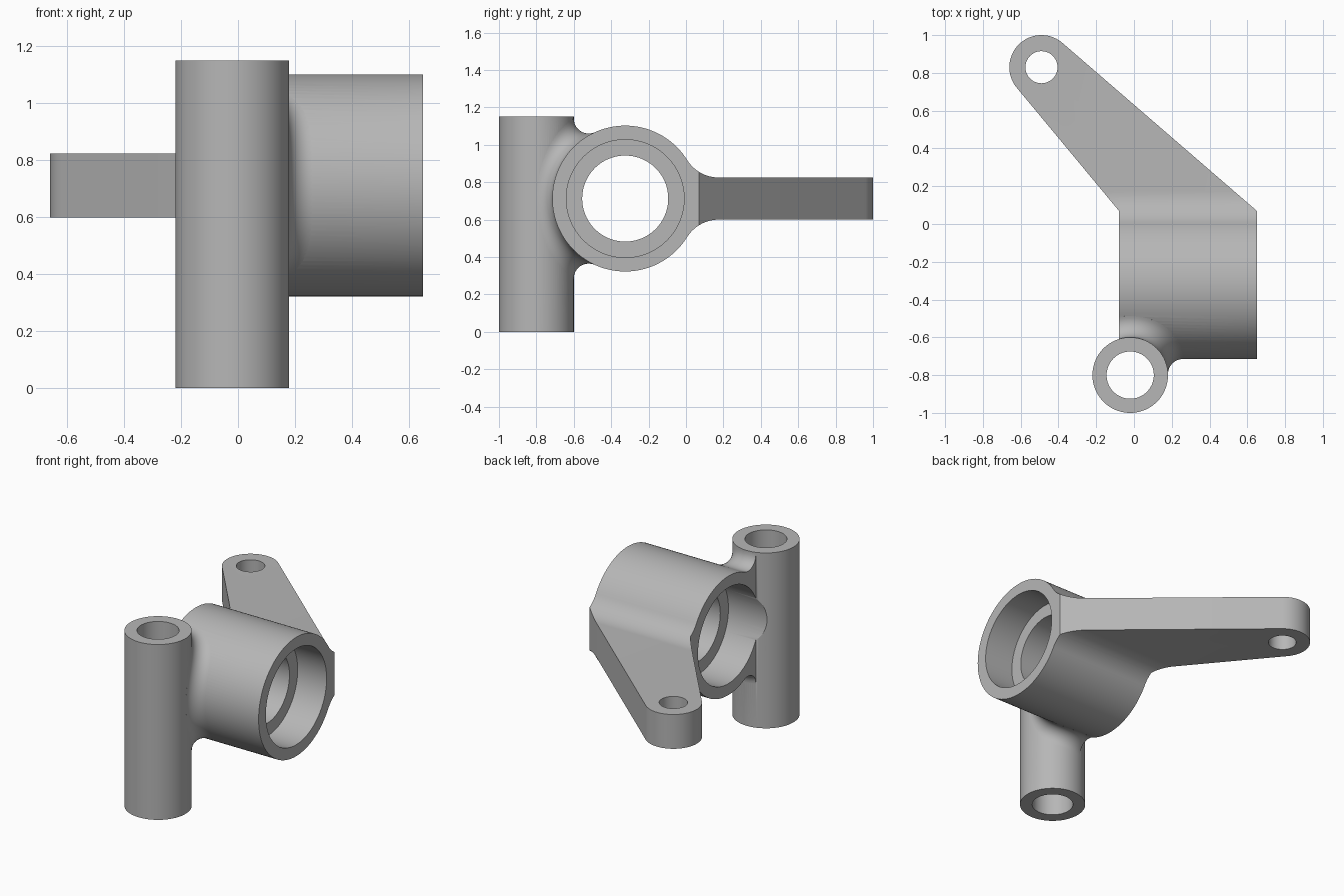
import bpy, bmesh
from math import sin, cos, asin, acos, atan2, hypot, pi, sqrt
from mathutils import Vector

if "Cube" in bpy.data.objects:
    bpy.data.objects.remove(bpy.data.objects["Cube"], do_unlink=True)

# Main dimensions
HX0, HX1 = -0.08, 0.65                 # housing ends
HY, HZ, HR = -0.325, 0.7125, 0.39      # housing axis and radius
PX, PY, PR, PH = -0.02, -0.8, 0.2, 1.15  # upright tube
TX, TY, TR = -0.49, 0.83, 0.17         # arm tip
ARM_HALF, ARM_FILLET, TUBE_FILLET = 0.1125, 0.2, 0.08

metal = bpy.data.materials.new("light grey metal")
metal.use_nodes = True
grey = (0.47, 0.47, 0.47, 1)
metal.diffuse_color = grey
metal.node_tree.nodes["Principled BSDF"].inputs["Base Color"].default_value = grey


def finish(name, bm):
    bmesh.ops.recalc_face_normals(bm, faces=bm.faces)
    mesh = bpy.data.meshes.new(name)
    bm.to_mesh(mesh)
    bm.free()
    mesh.materials.append(metal)
    ob = bpy.data.objects.new(name, mesh)
    bpy.context.collection.objects.link(ob)
    return ob


def arc(cx, cy, r, a0, a1, n):
    return [(cx + r * cos(a0 + (a1 - a0) * i / n),
             cy + r * sin(a0 + (a1 - a0) * i / n)) for i in range(n + 1)]


def prism(name, pts, axis, lo, hi):
    """Extrude a 2D outline along x (outline in yz) or z (outline in xy)."""
    bm = bmesh.new()
    if axis == "x":
        place, step = (lambda p: (lo, p[0], p[1])), (hi - lo, 0, 0)
    else:
        place, step = (lambda p: (p[0], p[1], lo)), (0, 0, hi - lo)
    face = bm.faces.new([bm.verts.new(place(p)) for p in pts])
    new = bmesh.ops.extrude_face_region(bm, geom=[face], use_keep_orig=True)["geom"]
    bmesh.ops.translate(bm, vec=step, verts=[v for v in new if isinstance(v, bmesh.types.BMVert)])
    return finish(name, bm)


def cylinder(name, cx, cy, r, axis, lo, hi, n=96):
    return prism(name, arc(cx, cy, r, 0, 2 * pi, n)[:-1], axis, lo, hi)


def combine(target, other, operation, keep=False):
    mod = target.modifiers.new(operation.lower(), "BOOLEAN")
    mod.operation, mod.object, mod.solver = operation, other, "EXACT"
    bpy.ops.object.select_all(action="DESELECT")
    bpy.context.view_layer.objects.active = target
    target.select_set(True)
    bpy.ops.object.modifier_apply(modifier=mod.name)
    if not keep:
        bpy.data.objects.remove(other, do_unlink=True)


# Side profile: round housing blending into the flat arm
a = asin((ARM_HALF + ARM_FILLET) / (HR + ARM_FILLET))
fy = HY + (HR + ARM_FILLET) * cos(a)
rise = ARM_HALF + ARM_FILLET
side = arc(HY, HZ, HR, a, 2 * pi - a, 96)
side += arc(fy, HZ - rise, ARM_FILLET, pi - a, pi / 2, 16)[1:]
side += [(1.2, HZ - ARM_HALF), (1.2, HZ + ARM_HALF)]
side += arc(fy, HZ + rise, ARM_FILLET, -pi / 2, a - pi, 16)[:-1]
knuckle = prism("knuckle_body", side, "x", -1, 1)


# Plan outline: housing block and arm tapering to its rounded tip
def tangent(px, py, sign):
    dx, dy = px - TX, py - TY
    return atan2(dy, dx) + sign * acos(TR / hypot(dx, dy))


root = 0.07
plan = [(HX0, root), (HX0, -1.3), (HX1, -1.3), (HX1, root)]
plan += arc(TX, TY, TR, tangent(HX1, root, 1), tangent(HX0, root, -1) + 2 * pi, 40)
outline = prism("plan_cutter", plan, "z", -0.5, 2)
outline.hide_render = True
combine(knuckle, outline, "INTERSECT", keep=True)


# Rolling-ball fillet where the upright tube meets the housing
def fillet_ring(sections=128, steps=12):
    r = TUBE_FILLET
    big, small = HR + r, PR + r
    reach = acos((HY - (PY + small)) / big)
    bm, rings = bmesh.new(), []
    for i in range(sections):
        t = 2 * pi * (i + 0.5) / sections
        phi = reach * sin(t)
        y, z = HY - big * cos(phi), HZ + big * sin(phi)
        x = sqrt(max(0, small ** 2 - (y - PY) ** 2))
        c = Vector((PX + (x if cos(t) > 0 else -x), y, z))
        n1 = (Vector((PX, PY, z)) - c).normalized()
        n2 = (Vector((c.x, HY, HZ)) - c).normalized()
        ang = n1.angle(n2)
        pts = [c + r * (n1 * sin(ang * (1 - k / steps)) + n2 * sin(ang * k / steps)) / sin(ang)
               for k in range(steps + 1)]
        core = c + (n1 + n2).normalized() * r * 1.25 / cos(ang / 2)
        pts = [pts[0] + n1 * 0.006] + pts + [pts[-1] + n2 * 0.006, core]
        rings.append([bm.verts.new(p) for p in pts])
    for i, ring in enumerate(rings):
        nxt = rings[(i + 1) % sections]
        for k in range(len(ring)):
            m = (k + 1) % len(ring)
            bm.faces.new((ring[k], ring[m], nxt[m], nxt[k]))
    return finish("tube_fillet", bm)


fillet = fillet_ring()
combine(fillet, outline, "INTERSECT")
combine(knuckle, cylinder("upright_tube", PX, PY, PR, "z", 0, PH), "UNION")
combine(knuckle, fillet, "UNION")

# Bores: upright tube, arm tip, through bore and a bearing seat at each end
for cutter in (
    cylinder("upright_bore", PX, PY, 0.125, "z", -0.2, 1.4, 64),
    cylinder("arm_hole", TX, TY, 0.085, "z", 0.3, 1.2, 48),
    cylinder("through_bore", HY, HZ, 0.23, "x", -0.3, 1),
    cylinder("inner_seat", HY, HZ, 0.315, "x", -0.5, 0.14),
    cylinder("outer_seat", HY, HZ, 0.315, "x", 0.44, 1),
):
    cutter.hide_render = True
    combine(knuckle, cutter, "DIFFERENCE")

bpy.ops.object.select_all(action="DESELECT")
knuckle.select_set(True)
bpy.context.view_layer.objects.active = knuckle
bpy.ops.object.shade_smooth_by_angle(angle=pi / 6)
